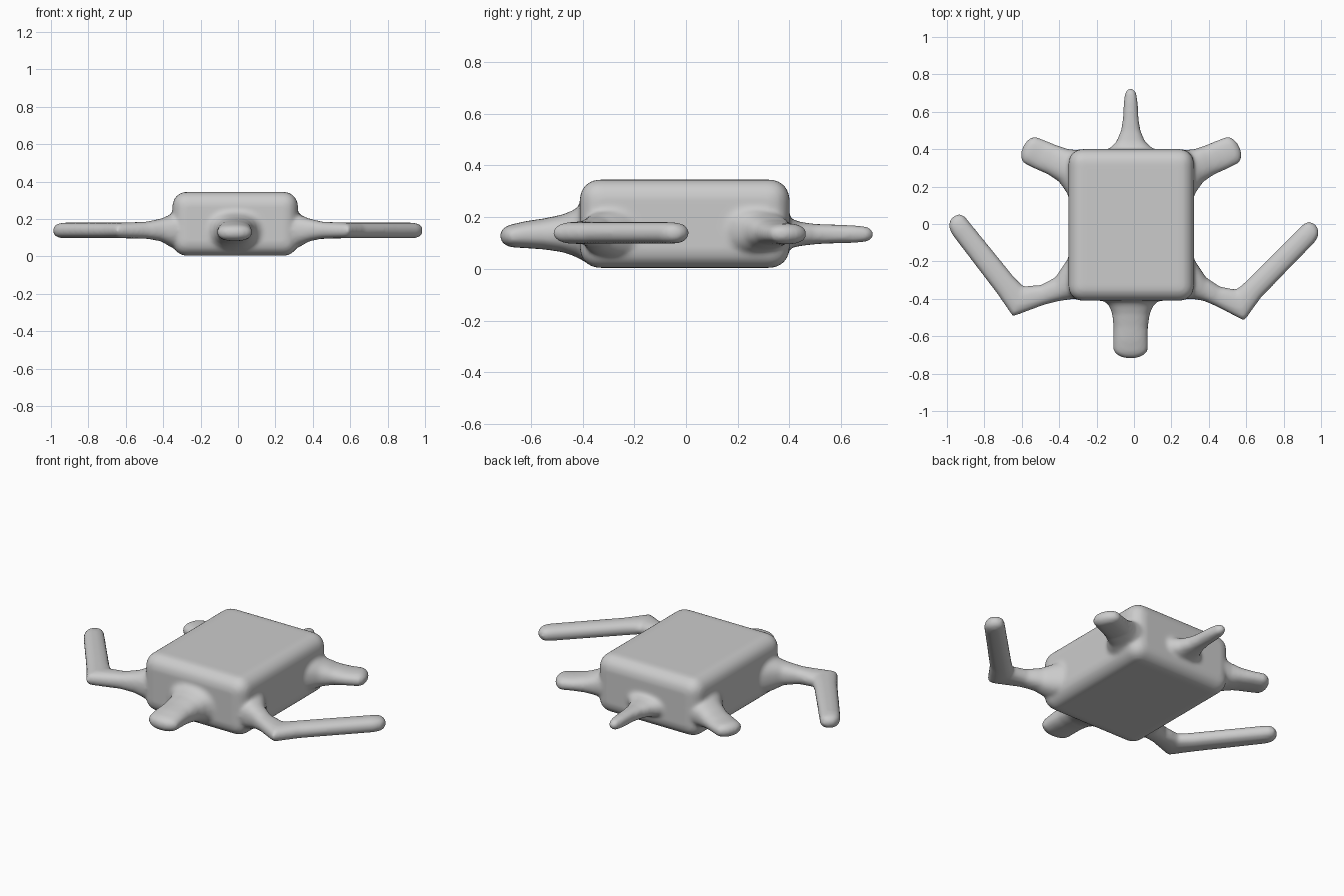
import bpy, bmesh, math
from mathutils import Vector

CX = -0.015  # symmetry plane of torso and rear legs
SIDES = 20
bm = bmesh.new()


def tube(sections):
    """Closed loft; each section is (edge A x,y, edge B x,y, z low, z high)."""
    rings = []

    def ring(a, b, z0, z1, push=Vector((0, 0, 0)), k=1.0):
        mid = (a + b) / 2 + push
        half = (b - a) / 2 * k
        verts = []
        for i in range(SIDES):
            t = 2 * math.pi * i / SIDES
            c, s = math.cos(t), math.sin(t)
            c = math.copysign(abs(c) ** 0.85, c)
            s = math.copysign(abs(s) ** 0.85, s)
            p = mid + half * c
            verts.append(bm.verts.new((p.x, p.y, (z0 + z1) / 2 + (z1 - z0) / 2 * k * s)))
        rings.append(verts)

    pts = [(Vector((s[0], s[1], 0)), Vector((s[2], s[3], 0)), s[4], s[5]) for s in sections]
    for p in pts:
        ring(*p)
    # rounded tip
    a, b, z0, z1 = pts[-1]
    prev = (pts[-2][0] + pts[-2][1]) / 2
    d = ((a + b) / 2 - prev).normalized()
    r = min((b - a).length, z1 - z0) / 2
    for ang in (25, 50, 70, 85):
        q = math.radians(ang)
        ring(a, b, z0, z1, d * r * math.sin(q), math.cos(q) * 0.75 + 0.25 * (1 - ang / 90))
    for r0, r1 in zip(rings, rings[1:]):
        for i in range(SIDES):
            j = (i + 1) % SIDES
            bm.faces.new((r0[i], r0[j], r1[j], r1[i]))
    bm.faces.new(rings[0])
    bm.faces.new(rings[-1])


# torso: bevelled block
cube = bmesh.ops.create_cube(bm, size=1)
for v in cube["verts"]:
    front = v.co.y < 0
    v.co = Vector((CX + v.co.x * 0.67, -0.41 if front else 0.40, 0.345 if v.co.z > 0 else 0.004))
edges = list({e for v in cube["verts"] for e in v.link_edges})
bmesh.ops.bevel(bm, geom=edges, offset=0.075, segments=6, profile=0.5, affect='EDGES')

# rear legs, mirrored about the torso plane
rear = [(0.10, 0.39, 0.30, 0.10, 0.03, 0.28),
        (0.25, 0.395, 0.325, 0.16, 0.05, 0.25),
        (0.32, 0.40, 0.37, 0.225, 0.075, 0.215),
        (0.38, 0.42, 0.43, 0.265, 0.09, 0.19),
        (0.44, 0.445, 0.50, 0.295, 0.095, 0.178),
        (0.495, 0.467, 0.56, 0.325, 0.095, 0.175)]
tube(rear)
tube([(2 * CX - a, b, 2 * CX - c, d, e, f) for a, b, c, d, e, f in rear])

# right arm: flared shoulder, sharp elbow, straight forearm
tube([(0.15, -0.05, 0.10, -0.38, 0.03, 0.29),
      (0.29, -0.14, 0.25, -0.398, 0.03, 0.26),
      (0.335, -0.21, 0.32, -0.402, 0.05, 0.225),
      (0.385, -0.285, 0.375, -0.412, 0.08, 0.203),
      (0.46, -0.335, 0.44, -0.44, 0.095, 0.186),
      (0.548, -0.35, 0.59, -0.518, 0.097, 0.181),
      (0.60, -0.305, 0.68, -0.393, 0.097, 0.181),
      (0.885, -0.02, 0.965, -0.10, 0.097, 0.181),
      (0.91, 0.003, 0.982, -0.073, 0.099, 0.178)])

# left arm: slightly different bend
tube([(-0.18, -0.05, -0.13, -0.38, 0.03, 0.29),
      (-0.32, -0.14, -0.28, -0.395, 0.03, 0.26),
      (-0.37, -0.21, -0.35, -0.405, 0.05, 0.225),
      (-0.42, -0.285, -0.40, -0.412, 0.08, 0.203),
      (-0.50, -0.327, -0.48, -0.432, 0.095, 0.186),
      (-0.592, -0.332, -0.648, -0.495, 0.097, 0.181),
      (-0.64, -0.285, -0.73, -0.375, 0.097, 0.181),
      (-0.88, 0.01, -0.97, -0.06, 0.097, 0.181),
      (-0.904, 0.04, -0.987, -0.027, 0.099, 0.178)])

# head
tube([(-0.22, -0.34, 0.19, -0.34, 0.015, 0.31),
      (-0.18, -0.395, 0.15, -0.395, 0.03, 0.26),
      (-0.135, -0.435, 0.105, -0.435, 0.05, 0.227),
      (-0.117, -0.48, 0.085, -0.48, 0.065, 0.21),
      (-0.11, -0.55, 0.075, -0.55, 0.075, 0.195),
      (-0.112, -0.62, 0.075, -0.62, 0.08, 0.185),
      (-0.112, -0.675, 0.075, -0.675, 0.083, 0.172)])

# tail
tube([(-0.14, 0.37, 0.11, 0.37, 0.07, 0.21),
      (-0.13, 0.405, 0.10, 0.405, 0.08, 0.195),
      (-0.095, 0.44, 0.06, 0.44, 0.088, 0.182),
      (-0.07, 0.50, 0.035, 0.50, 0.095, 0.174),
      (-0.06, 0.56, 0.025, 0.56, 0.098, 0.172),
      (-0.055, 0.65, 0.02, 0.65, 0.10, 0.169),
      (-0.049, 0.695, 0.013, 0.695, 0.104, 0.164)])

bmesh.ops.recalc_face_normals(bm, faces=bm.faces[:])
mesh = bpy.data.meshes.new("turtle_body")
bm.to_mesh(mesh)
bm.free()
body = bpy.data.objects.new("turtle_body", mesh)
bpy.context.collection.objects.link(body)

# fuse the parts into one smooth skin
fuse = body.modifiers.new("fuse", 'REMESH')
fuse.mode = 'VOXEL'
fuse.voxel_size = 0.01
fuse.use_smooth_shade = True
soften = body.modifiers.new("soften", 'SMOOTH')
soften.factor = 0.5
soften.iterations = 8
